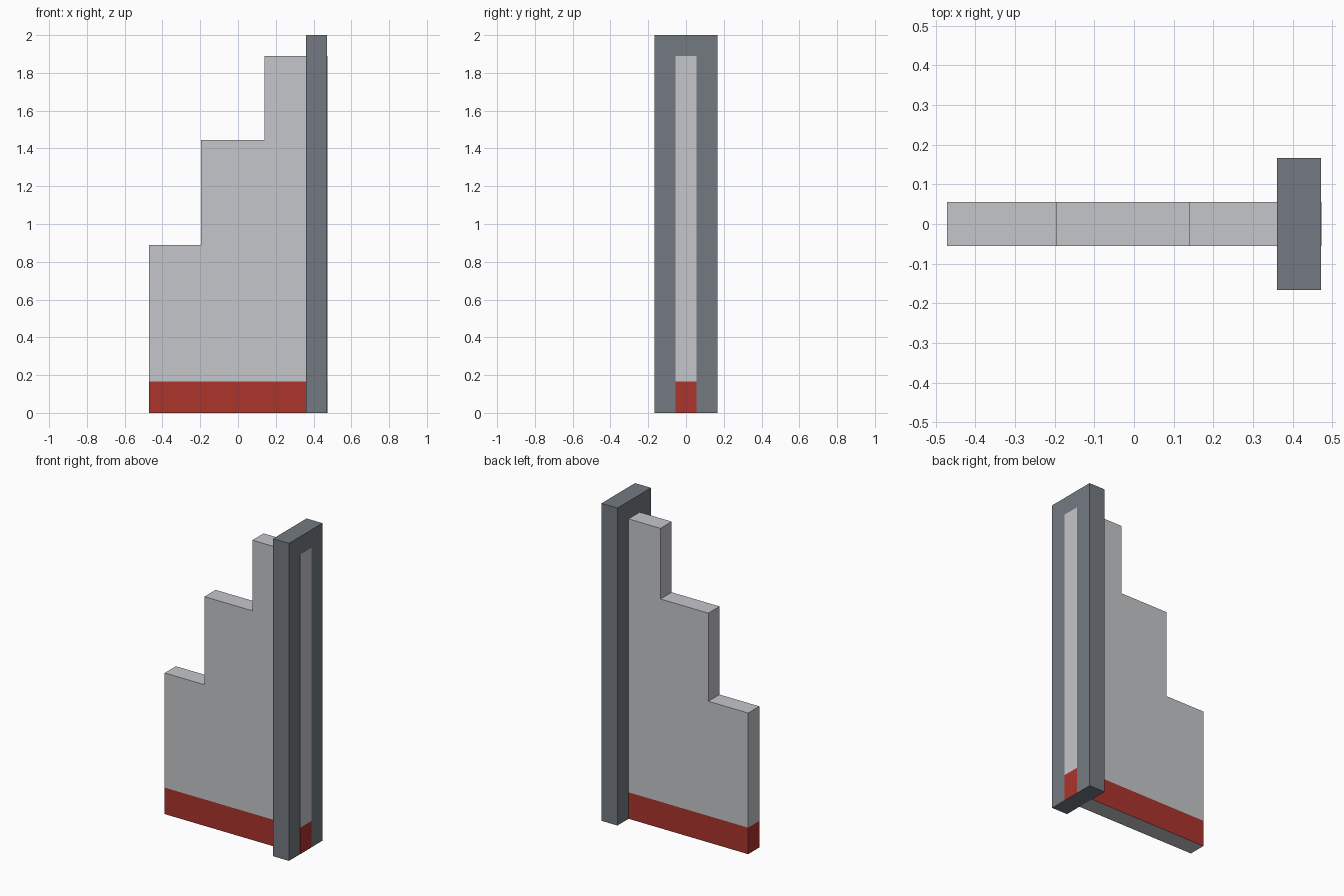
import bpy, bmesh

cube = bpy.data.objects.get("Cube")
if cube:
    bpy.data.objects.remove(cube, do_unlink=True)


def material(name, rgb):
    """Flat material from 0-255 sRGB values."""
    lin = [((c / 255 + 0.055) / 1.055) ** 2.4 for c in rgb] + [1.0]
    m = bpy.data.materials.new(name)
    m.use_nodes = True
    m.diffuse_color = lin
    bsdf = next(n for n in m.node_tree.nodes if n.type == 'BSDF_PRINCIPLED')
    bsdf.inputs["Base Color"].default_value = lin
    return m


LIGHT = material("light grey", (197, 198, 202))
DARK = material("dark slate grey", (116, 122, 130))
RED = material("red", (172, 51, 44))

POST_IN, POST_OUT = 0.361, 0.472   # post faces along x
WALL_HALF, POST_HALF = 0.0556, 0.1667
BAND_TOP = 0.1667                  # top of the painted red band
TOP = 1.889                        # highest step


def extrude_profile(name, profile, half, mats, band=False):
    """Extrude an x-z outline along y; optionally paint a band at its foot."""
    bm = bmesh.new()
    face = bm.faces.new([bm.verts.new((x, -half, z)) for x, z in profile])
    ext = bmesh.ops.extrude_face_region(bm, geom=[face])
    moved = [g for g in ext["geom"] if isinstance(g, bmesh.types.BMVert)]
    bmesh.ops.translate(bm, verts=moved, vec=(0, 2 * half, 0))
    if band:
        bmesh.ops.bisect_plane(bm, geom=bm.verts[:] + bm.edges[:] + bm.faces[:],
                               plane_co=(0, 0, BAND_TOP), plane_no=(0, 0, 1))
    bmesh.ops.recalc_face_normals(bm, faces=bm.faces)
    # Only upright faces below the band line are red
    for f in bm.faces:
        if band and f.calc_center_median().z < BAND_TOP and abs(f.normal.z) < 0.5:
            f.material_index = 1
    me = bpy.data.meshes.new(name)
    bm.to_mesh(me)
    bm.free()
    for m in mats:
        me.materials.append(m)
    ob = bpy.data.objects.new(name, me)
    bpy.context.collection.objects.link(ob)
    return ob


# Upright end post
extrude_profile("end_post",
                [(POST_IN, 0), (POST_OUT, 0), (POST_OUT, 2), (POST_IN, 2)],
                POST_HALF, [DARK])

# Stepped wall with a red foot band
steps = [(-0.472, 0), (POST_IN, 0), (POST_IN, TOP), (0.139, TOP),
         (0.139, 1.444), (-0.195, 1.444), (-0.195, 0.889), (-0.472, 0.889)]
extrude_profile("stepped_wall", steps, WALL_HALF, [LIGHT, RED], band=True)

# End of the wall showing on the outer face of the post
a, b = POST_OUT - 0.001, POST_OUT + 0.001
extrude_profile("wall_end_inlay", [(a, 0), (b, 0), (b, TOP), (a, TOP)],
                WALL_HALF, [LIGHT, RED], band=True)
